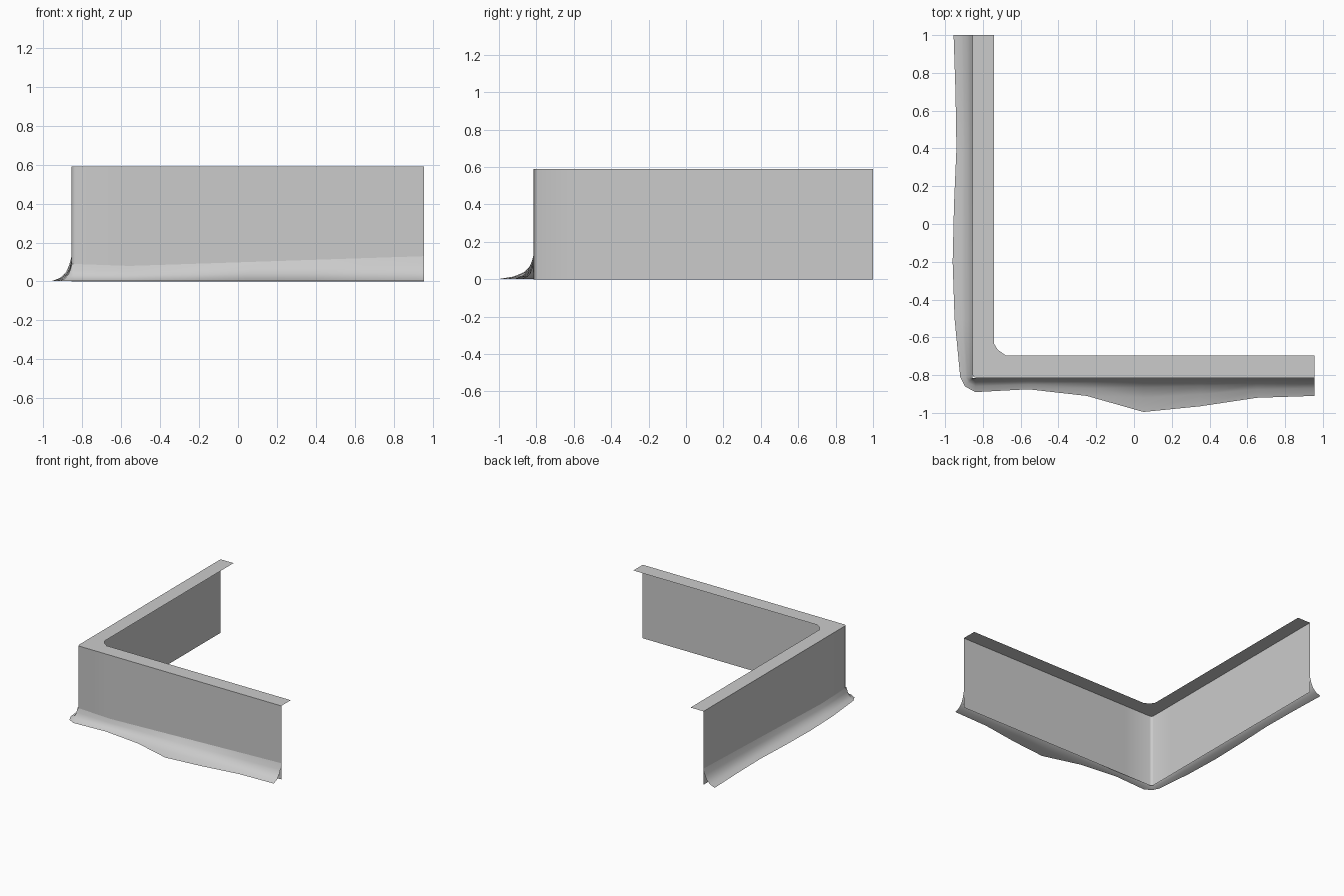
import bpy
import math

cube = bpy.data.objects.get("Cube")
if cube:
    bpy.data.objects.remove(cube, do_unlink=True)

grey = bpy.data.materials.new("light grey")
grey.use_nodes = True
grey.diffuse_color = (0.6, 0.6, 0.6, 1)
bsdf = next(n for n in grey.node_tree.nodes if n.type == 'BSDF_PRINCIPLED')
bsdf.inputs["Base Color"].default_value = grey.diffuse_color

HEIGHT = 0.59
LEFT, FRONT = -0.855, -0.815     # wall planes
END_X, END_Y = 0.955, 1.0        # free ends of the two wings


def loft(name, rows):
    """Open sheet joining equally long rows of points."""
    n = len(rows[0])
    verts = [p for row in rows for p in row]
    faces = [(r * n + i, r * n + i + 1, (r + 1) * n + i + 1, (r + 1) * n + i)
             for r in range(len(rows) - 1) for i in range(n - 1)]
    mesh = bpy.data.meshes.new(name)
    mesh.from_pydata(verts, [], faces)
    mesh.materials.append(grey)
    obj = bpy.data.objects.new(name, mesh)
    bpy.context.collection.objects.link(obj)
    bpy.ops.object.select_all(action='DESELECT')
    obj.select_set(True)
    bpy.context.view_layer.objects.active = obj
    bpy.ops.object.shade_smooth_by_angle(angle=math.radians(60))
    return obj


def at_height(path, z):
    return [(x, y, z) for x, y in path]


# L-shaped wall with a tightly rounded corner
wall_path = [(LEFT, END_Y), (LEFT, -0.6), (LEFT, -0.795), (-0.849, -0.809),
             (-0.835, FRONT), (-0.6, FRONT), (END_X, FRONT)]
loft("wall", [at_height(wall_path, 0), at_height(wall_path, HEIGHT)])

# Flat ledge turned inward along the top
inner_path = [(-0.74, END_Y), (-0.74, -0.6), (-0.74, -0.635), (-0.722, -0.665),
              (-0.68, -0.695), (-0.6, -0.695), (END_X, -0.695)]
loft("top_ledge", [at_height(wall_path, HEIGHT), at_height(inner_path, HEIGHT)])

# Flared skirt with a wavy outer edge: outer x, outer y, height on the wall
stations = [
    (-0.955, END_Y, 0.13), (-0.945, 0.7, 0.12), (-0.94, 0.4, 0.11),
    (-0.953, 0.1, 0.10), (-0.96, -0.2, 0.09), (-0.95, -0.5, 0.08),
    (-0.92, -0.81, 0.09), (-0.895, -0.86, 0.09), (-0.84, -0.89, 0.09),
    (-0.56, -0.875, 0.08), (-0.25, -0.91, 0.09), (0.05, -0.995, 0.10),
    (0.35, -0.965, 0.11), (0.65, -0.92, 0.12), (END_X, -0.91, 0.13)]
# Concave section: share of the way out, share of the height
section = [(0, 1), (0.13, 0.64), (0.28, 0.38), (0.58, 0.15), (1, 0.02)]


def skirt_row(out, up):
    row = []
    for x, y, h in stations:
        wx, wy = max(x, LEFT), max(y, FRONT)   # nearest point on the wall
        row.append((wx + (x - wx) * out, wy + (y - wy) * out, h * up))
    return row


loft("flared_skirt", [skirt_row(out, up) for out, up in reversed(section)])
